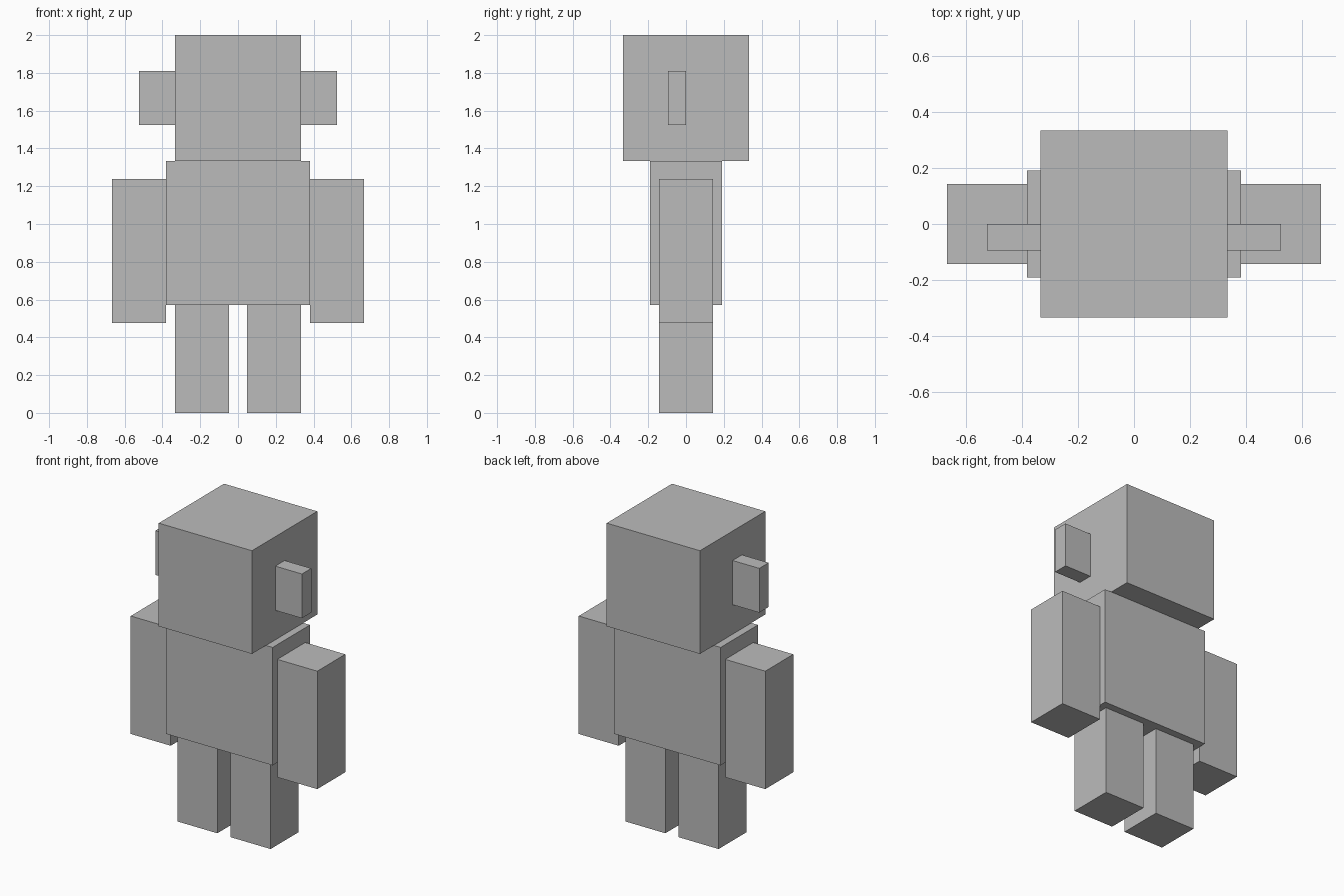
import bpy

if "Cube" in bpy.data.objects:
    bpy.data.objects.remove(bpy.data.objects["Cube"])

U = 2 / 21  # one block unit

grey = bpy.data.materials.new("plain grey")
grey.diffuse_color = (0.5, 0.5, 0.5, 1)
grey.use_nodes = True
grey.node_tree.nodes["Principled BSDF"].inputs["Base Color"].default_value = grey.diffuse_color


def box(name, x, y, z):
    """Box spanning the given (min, max) ranges in block units."""
    spans = (x, y, z)
    bpy.ops.mesh.primitive_cube_add(
        size=1, location=[(a + b) / 2 * U for a, b in spans])
    ob = bpy.context.object
    ob.name = name
    ob.scale = [(b - a) * U for a, b in spans]
    bpy.ops.object.transform_apply(location=False, rotation=False, scale=True)
    ob.data.materials.append(grey)
    return ob


# head and torso
box("head", (-3.5, 3.5), (-3.5, 3.5), (14, 21))
box("torso", (-4, 4), (-2, 2), (6, 14))

# paired ears, arms and legs
for side, s in (("left", -1), ("right", 1)):
    def pair(part, inner, outer, y, z):
        box(f"{side}_{part}", sorted((s * inner, s * outer)), y, z)

    pair("ear", 3.5, 5.5, (-1, 0), (16, 19))
    pair("arm", 4, 7, (-1.5, 1.5), (5, 13))
    pair("leg", 0.5, 3.5, (-1.5, 1.5), (0, 6))
